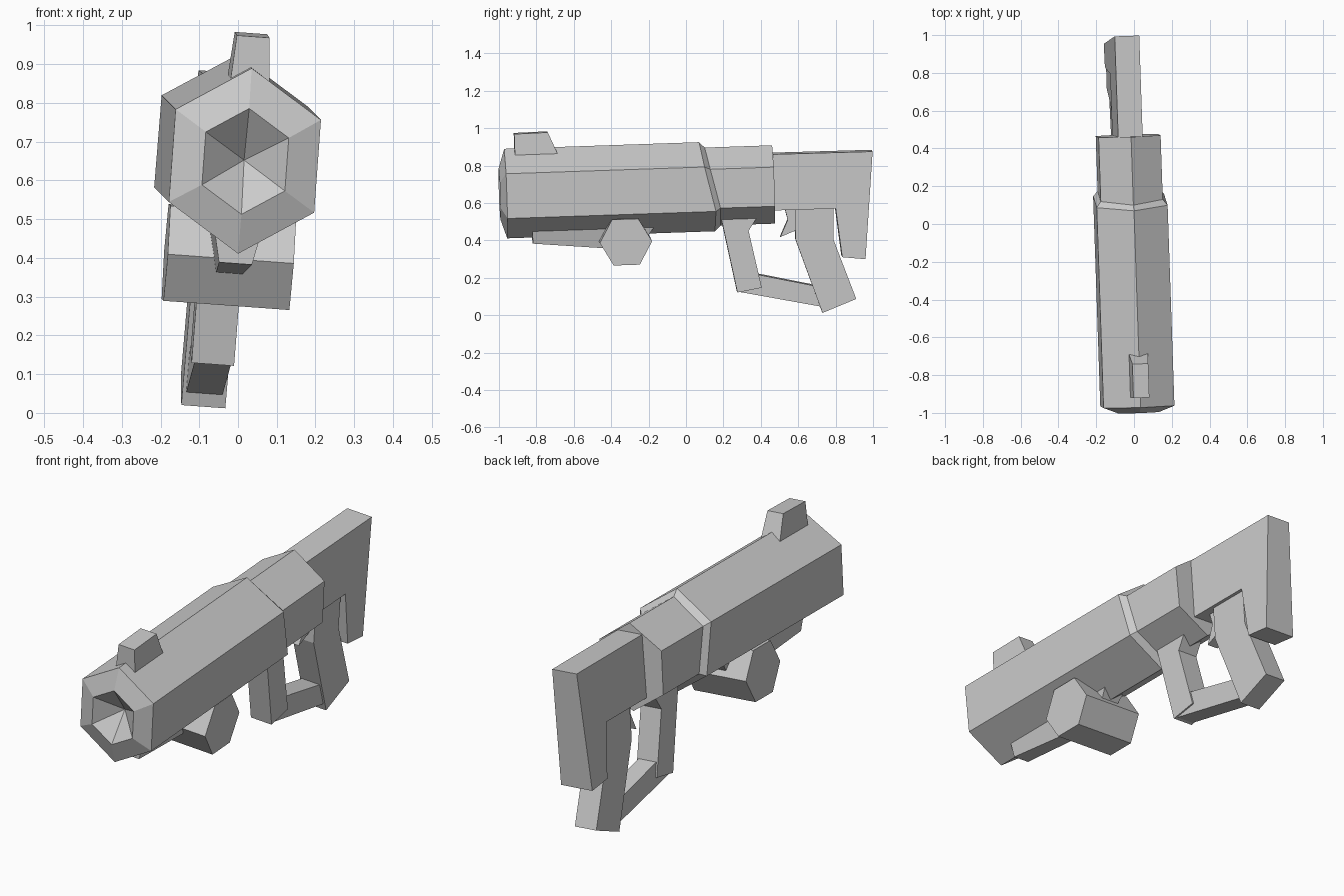
import bpy, bmesh, math
from mathutils import Matrix

cube = bpy.data.objects.get("Cube")
if cube:
    bpy.data.objects.remove(cube, do_unlink=True)

# One plain grey for everything
grey = bpy.data.materials.new("plain grey")
grey.use_nodes = True
GREY = (0.6, 0.6, 0.6, 1.0)
grey.diffuse_color = GREY
grey.node_tree.nodes["Principled BSDF"].inputs["Base Color"].default_value = GREY

# The whole body sits slightly tilted: columns are right, back, up and origin
TILT = Matrix(((0.997, -0.034, 0.073, -0.015),
               (0.034, 0.999, -0.034, 0.0),
               (-0.073, 0.034, 0.997, 0.683),
               (0, 0, 0, 1)))


def finish(name, bm):
    """Turn a bmesh into a flat-shaded, tilted object."""
    bmesh.ops.recalc_face_normals(bm, faces=bm.faces)
    bmesh.ops.transform(bm, matrix=TILT, verts=bm.verts)
    mesh = bpy.data.meshes.new(name)
    bm.to_mesh(mesh)
    bm.free()
    mesh.materials.append(grey)
    obj = bpy.data.objects.new(name, mesh)
    bpy.context.collection.objects.link(obj)
    return obj


def slab(name, profile, top, bottom):
    """Side profile (y, z) widened in x; half width runs from bottom to top."""
    zs = [z for _, z in profile]
    lo, hi = min(zs), max(zs)
    bm = bmesh.new()
    sides = []
    for s in (-1, 1):
        sides.append([bm.verts.new((s * (bottom + (top - bottom) * (z - lo) / (hi - lo)), y, z))
                      for y, z in profile])
    a, b = sides
    bm.faces.new(a)
    bm.faces.new(b[::-1])
    n = len(profile)
    for i in range(n):
        j = (i + 1) % n
        bm.faces.new((a[i], b[i], b[j], a[j]))
    return finish(name, bm)


# Barrel: six-sided rings (radius, y of top / upper / lower / bottom corners)
RINGS = [(0.137, (-0.998,) * 4),
         (0.24, (-0.965,) * 4),
         (0.24, (0.078, 0.097, 0.15, 0.147)),
         (0.21, (0.107, 0.128, 0.176, 0.178)),
         (0.21, (0.468,) * 4)]
bm = bmesh.new()
loops = []
for r, ys in RINGS:
    loops.append([bm.verts.new((0.905 * r * math.sin(k * math.pi / 3),
                                ys[min(k, 6 - k)],
                                r * math.cos(k * math.pi / 3))) for k in range(6)])
for a, b in zip(loops, loops[1:]):
    for k in range(6):
        j = (k + 1) % 6
        bm.faces.new((a[k], a[j], b[j], b[k]))
bm.faces.new(loops[-1])
# Sunken cone muzzle
tip = bm.verts.new((0, -0.90, 0))
for k in range(6):
    bm.faces.new((loops[0][k], tip, loops[0][(k + 1) % 6]))
finish("barrel", bm)

# Sight and under-barrel rail
slab("front_sight", [(-0.91, 0.18), (-0.91, 0.32), (-0.73, 0.323), (-0.67, 0.18)], 0.042, 0.052)
slab("under_rail", [(-0.83, -0.19), (-0.83, -0.27), (-0.45, -0.308),
                    (-0.26, -0.31), (-0.17, -0.19)], 0.06, 0.034)

# Six-sided cross drum
slab("cross_drum", [(-0.336 + 0.14 * math.cos(k * math.pi / 3),
                     -0.27 + 0.142 * math.sin(k * math.pi / 3)) for k in range(6)], 0.163, 0.163)

# Stock, grip, guard and trigger
slab("stock", [(0.46, 0.166), (1.002, 0.163), (0.944, -0.411),
               (0.82, -0.396), (0.794, -0.135), (0.46, -0.134)], 0.065, 0.083)
slab("grip", [(0.58, -0.11), (0.574, -0.294), (0.705, -0.693),
              (0.888, -0.624), (0.778, -0.305), (0.784, -0.11)], 0.057, 0.057)
slab("guard_strut", [(0.178, -0.15), (0.254, -0.568), (0.385, -0.547),
                     (0.325, -0.24), (0.385, -0.15)], 0.055, 0.055)
slab("guard_bar", [(0.27, -0.567), (0.372, -0.478), (0.68, -0.55), (0.72, -0.664)], 0.047, 0.047)
slab("trigger", [(0.517, -0.1), (0.537, -0.19), (0.494, -0.281),
                 (0.575, -0.249), (0.60, -0.1)], 0.03, 0.03)
